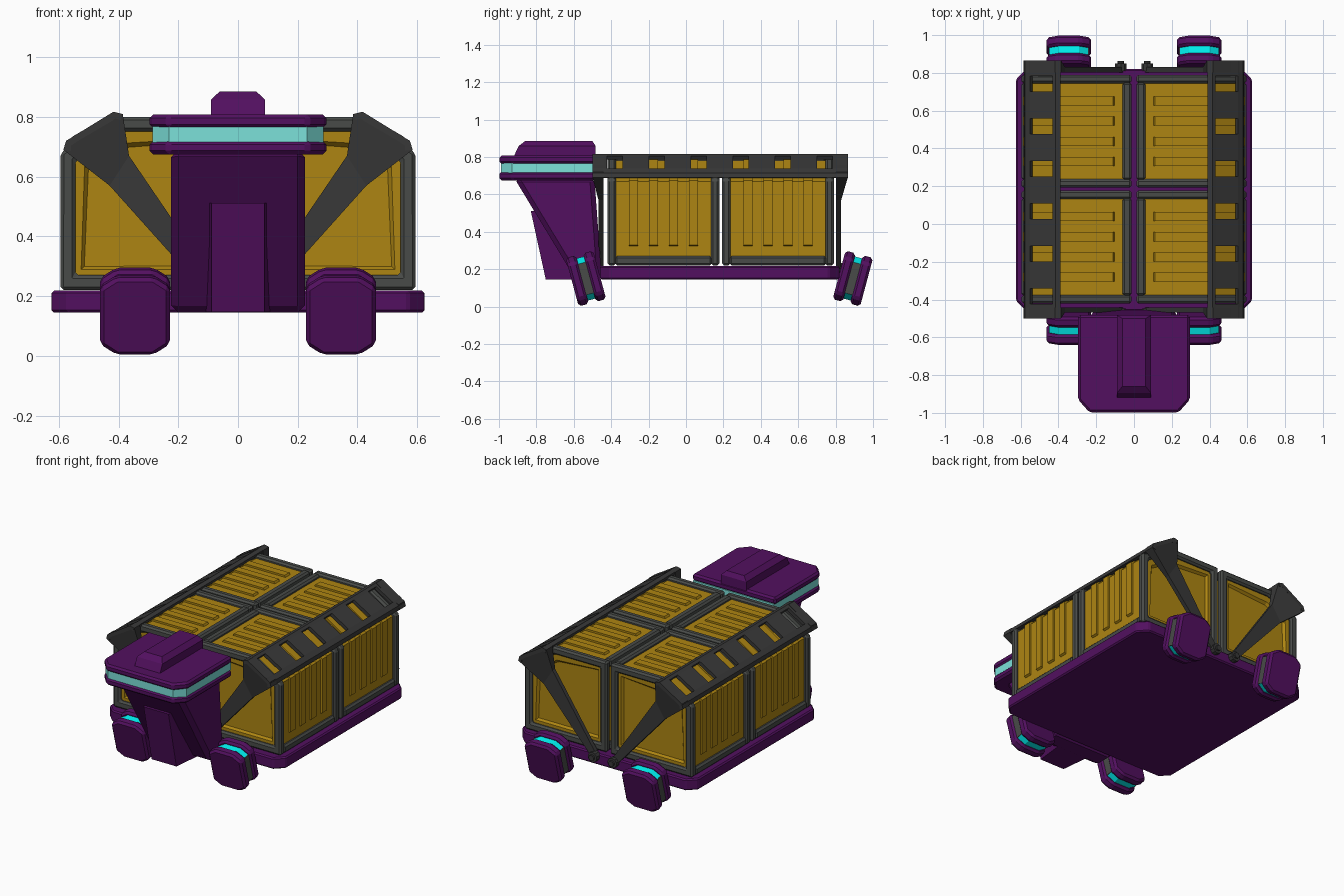
import bpy, bmesh, math
from mathutils import Matrix

if "Cube" in bpy.data.objects:
    bpy.data.objects.remove(bpy.data.objects["Cube"])


def material(name, rgb):
    m = bpy.data.materials.new(name)
    m.diffuse_color = (*rgb, 1)
    m.use_nodes = True
    m.node_tree.nodes["Principled BSDF"].inputs["Base Color"].default_value = m.diffuse_color
    return m


PURPLE = material("purple_paint", (0.085, 0.005, 0.115))
YELLOW = material("yellow_paint", (0.42, 0.235, 0.006))
CYAN = material("cyan_glow", (0.0, 0.85, 0.85))
GLASS = material("pale_cyan_glass", (0.2, 0.75, 0.7))
FRAME = material("frame_grey", (0.065, 0.07, 0.065))
DARK = material("dark_grey", (0.04, 0.04, 0.04))


def finish(name, bm, mat, bevel=0.0):
    bmesh.ops.recalc_face_normals(bm, faces=bm.faces)
    me = bpy.data.meshes.new(name)
    bm.to_mesh(me)
    bm.free()
    ob = bpy.data.objects.new(name, me)
    bpy.context.collection.objects.link(ob)
    me.materials.append(mat)
    if bevel:
        b = ob.modifiers.new("bevel", 'BEVEL')
        b.width, b.segments, b.limit_method = bevel, 1, 'ANGLE'
    return ob


def place(axis, p, d):
    a, b = p
    return {'x': (d, a, b), 'y': (a, d, b), 'z': (a, b, d)}[axis]


def add_prism(bm, poly, axis, lo, hi):
    """Extrude a 2D profile along an axis; lo/hi may vary per point."""
    n = len(poly)
    lo = lo if isinstance(lo, list) else [lo] * n
    hi = hi if isinstance(hi, list) else [hi] * n
    a = [bm.verts.new(place(axis, p, d)) for p, d in zip(poly, lo)]
    b = [bm.verts.new(place(axis, p, d)) for p, d in zip(poly, hi)]
    bm.faces.new(a)
    bm.faces.new(b)
    for i in range(n):
        j = (i + 1) % n
        bm.faces.new((a[i], a[j], b[j], b[i]))


def prism(name, poly, axis, lo, hi, mat, bevel=0.0):
    bm = bmesh.new()
    add_prism(bm, poly, axis, lo, hi)
    return finish(name, bm, mat, bevel)


def rect(x0, x1, y0, y1):
    return [(x0, y0), (x1, y0), (x1, y1), (x0, y1)]


def flip(poly, s):
    return [(s * x, z) for x, z in poly]


# deck with cut corners
c = 0.055
X, Y0, Y1 = 0.625, -0.46, 0.82
prism("deck", [(-X + c, Y0), (X - c, Y0), (X, Y0 + c), (X, Y1 - c), (X - c, Y1),
               (-X + c, Y1), (-X, Y1 - c), (-X, Y0 + c)], 'z', 0.145, 0.218, PURPLE, 0.008)

# cargo containers
OUTER = [(0.012, 0.22), (0.595, 0.22), (0.595, 0.68), (0.40, 0.80), (0.012, 0.80)]
INNER = [(0.06, 0.27), (0.545, 0.27), (0.545, 0.655), (0.385, 0.752), (0.06, 0.752)]
CORE = [(0.03, 0.24), (0.575, 0.24), (0.575, 0.668), (0.393, 0.78), (0.03, 0.78)]
RIB = [(0.10, 0.775), (0.393, 0.775), (0.57, 0.665), (0.57, 0.32),
       (0.587, 0.33), (0.587, 0.675), (0.397, 0.792), (0.11, 0.792)]


def container(s, y0, y1):
    # yellow body with recessed end panels
    bm = bmesh.new()
    add_prism(bm, flip(CORE, s), 'y', y0 + 0.018, y1 - 0.018)
    bmesh.ops.recalc_face_normals(bm, faces=bm.faces)
    ends = [f for f in bm.faces if abs(f.normal.y) > 0.9]
    bmesh.ops.inset_individual(bm, faces=ends, thickness=0.07)
    bmesh.ops.inset_individual(bm, faces=ends, thickness=0.015, depth=-0.015)
    finish("container_body", bm, YELLOW)

    # ribs running over the top and down the side
    bm = bmesh.new()
    for i in range(4):
        y = (y0 + y1) / 2 + (i - 1.5) * 0.107
        add_prism(bm, flip(RIB, s), 'y', y - 0.024, y + 0.024)
    finish("container_ribs", bm, YELLOW)

    # grey end rings and long edge bars
    bm = bmesh.new()
    for a, b in ((y0, y0 + 0.045), (y1 - 0.045, y1)):
        loops = [[bm.verts.new((s * x, y, z)) for x, z in poly]
                 for poly, y in ((OUTER, a), (INNER, a), (INNER, b), (OUTER, b))]
        for k in range(4):
            p, q = loops[k], loops[(k + 1) % 4]
            for i in range(5):
                j = (i + 1) % 5
                bm.faces.new((p[i], p[j], q[j], q[i]))
    for bar in (rect(0.012, 0.06, 0.752, 0.80), rect(0.545, 0.595, 0.22, 0.27),
                rect(0.012, 0.06, 0.22, 0.27)):
        add_prism(bm, flip(bar, s), 'y', y0 + 0.04, y1 - 0.04)
    finish("container_frame", bm, FRAME, 0.011)


for s in (-1, 1):
    container(s, -0.42, 0.178)
    container(s, 0.192, 0.79)

# slotted clamp rails
SECTION = [(0.582, 0.69), (0.578, 0.715), (0.55, 0.737), (0.432, 0.806), (0.415, 0.817), (0.388, 0.81)]
STOPS = [-0.50] + [0.18 + (i - 2.5) * 0.2245 + d for i in range(6) for d in (-0.041, 0.041)] + [0.865]


def rail(s):
    bm = bmesh.new()
    g = [[bm.verts.new((s * x, y, z)) for x, z in SECTION] for y in STOPS]
    for i in range(len(STOPS) - 1):
        for j in range(len(SECTION) - 1):
            if not (i % 2 == 1 and j == 2):
                f = [g[i][j], g[i + 1][j], g[i + 1][j + 1], g[i][j + 1]]
                bm.faces.new(f if s < 0 else f[::-1])
    bm.normal_update()
    if sum(f.normal.z for f in bm.faces) < 0:
        bmesh.ops.reverse_faces(bm, faces=bm.faces)
    me = bpy.data.meshes.new("clamp_rail")
    bm.to_mesh(me)
    bm.free()
    ob = bpy.data.objects.new("clamp_rail", me)
    bpy.context.collection.objects.link(ob)
    me.materials.append(DARK)
    m = ob.modifiers.new("thickness", 'SOLIDIFY')
    m.thickness, m.offset = 0.022, -1


# end plates, struts and pivot bolts of the clamps
A, B, C, D = (0.585, 0.69), (0.576, 0.72), (0.418, 0.817), (0.386, 0.81)
E, F, G, H = (0.365, 0.67), (0.055, 0.215), (0.085, 0.185), (0.43, 0.57)


def clamp_end(s, inner, mid, outer):
    bm = bmesh.new()
    add_prism(bm, flip([A, B, C, D], s), 'y', inner, outer)
    add_prism(bm, flip([A, D, E, H], s), 'y', inner, [outer, outer, mid, mid])
    add_prism(bm, flip([E, F, G, H], s), 'y', inner, mid)
    finish("clamp_strut", bm, DARK)
    bm = bmesh.new()
    for r, d in ((0.032, 0.04), (0.018, 0.065)):
        bmesh.ops.create_cone(bm, cap_ends=True, segments=10, radius1=r, radius2=r, depth=d,
                              matrix=Matrix.Translation((s * 0.07, mid, 0.20))
                              @ Matrix.Rotation(math.pi / 2, 4, 'X'))
    finish("clamp_bolt", bm, DARK)


for s in (-1, 1):
    rail(s)
    clamp_end(s, 0.803, 0.83, 0.865)
    clamp_end(s, -0.442, -0.468, -0.50)

# cab column and lower nose
prism("cab_column", [(-0.45, 0.145), (-0.59, 0.145), (-0.92, 0.69), (-0.49, 0.69)],
      'x', -0.225, 0.225, PURPLE, 0.025)
w = [0.11, 0.088, 0.088, 0.11]
prism("cab_nose", [(-0.55, 0.146), (-0.75, 0.146), (-0.83, 0.512), (-0.78, 0.512)],
      'x', [-v for v in w], w, PURPLE)


# cab head: two slabs around a window band
def head_outline(i):
    h = [(0.296 - i, -0.482), (0.296 - i, -0.93), (0.235 - i / 2, -0.998 + i)]
    return h + [(-x, y) for x, y in reversed(h)]


prism("head_lower_slab", head_outline(0), 'z', 0.675, 0.72, PURPLE, 0.012)
prism("head_upper_slab", head_outline(0), 'z', 0.763, 0.808, PURPLE, 0.012)
prism("head_window", head_outline(0.009), 'z', 0.715, 0.768, GLASS)

# roof block
prism("roof_block", [(-0.483, 0.80), (-0.922, 0.80), (-0.895, 0.858), (-0.483, 0.858)],
      'x', -0.09, 0.09, PURPLE)
w = [0.09, 0.09, 0.062, 0.062]
prism("roof_block_top", [(-0.483, 0.858), (-0.895, 0.858), (-0.86, 0.885), (-0.50, 0.885)],
      'x', [-v for v in w], w, PURPLE)


# tilted hover pods: two plates with a glowing core
def pod_outline(k):
    q = [(0.117, 0.098), (0.062, 0.134)]
    q += [(-x, z) for x, z in reversed(q)]
    q += [(-x, -z) for x, z in q]
    return [(x * k, z * k) for x, z in q]


for s in (-1, 1):
    for y, tilt in ((-0.535, 15), (0.892, -15)):
        M = Matrix.Translation((s * 0.345, y, 0.15)) @ Matrix.Rotation(math.radians(tilt), 4, 'X')
        parts = [prism("pod_plate", pod_outline(1), 'y', d - 0.028, d + 0.028, PURPLE, 0.013)
                 for d in (-0.048, 0.048)]
        parts.append(prism("pod_glow", pod_outline(0.87), 'y', -0.022, 0.022, CYAN))
        parts.append(prism("pod_core", rect(-0.106, 0.106, -0.085, 0.085), 'y', -0.023, 0.023, FRAME))
        for p in parts:
            p.matrix_world = M
